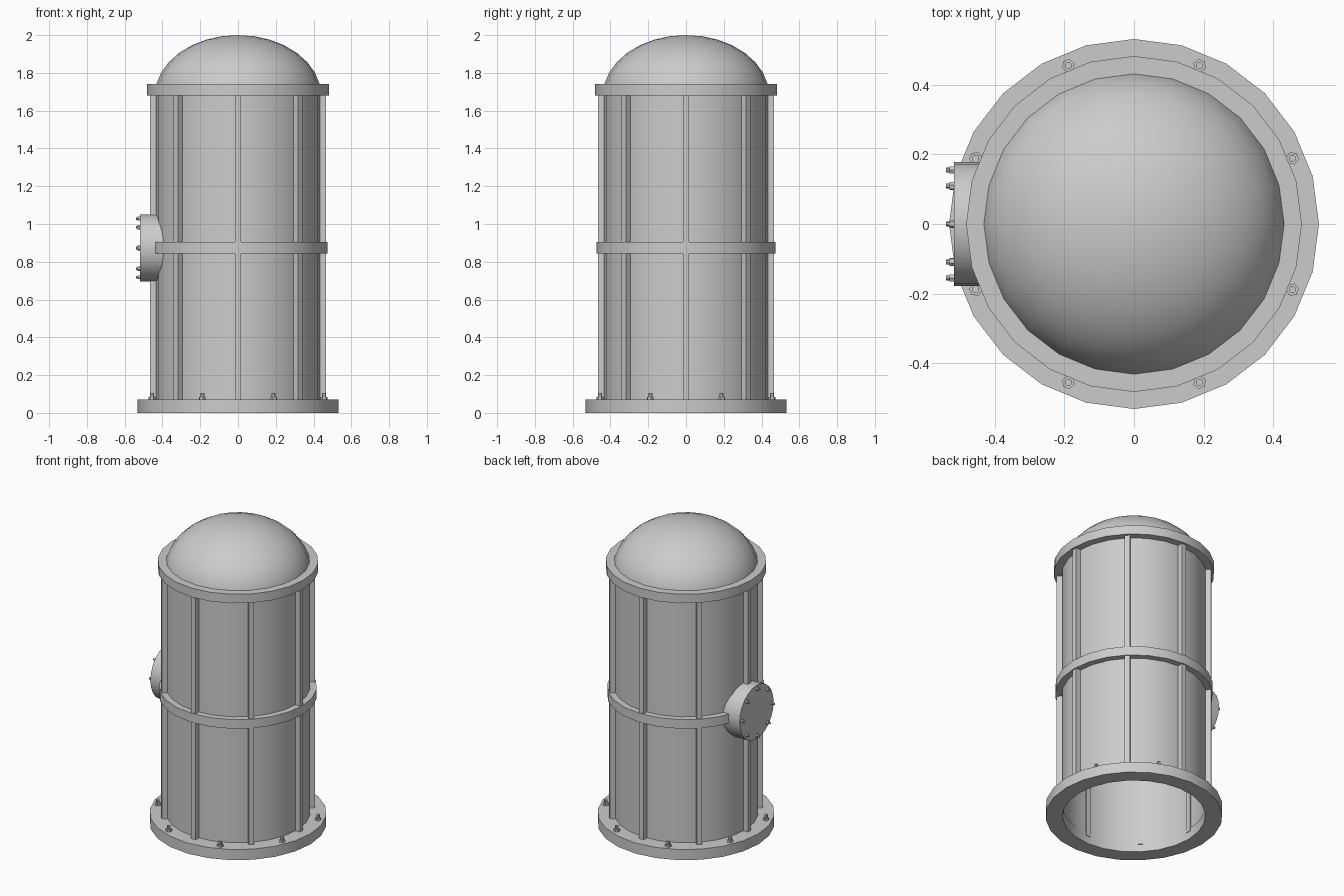
import bpy, bmesh, math
from mathutils import Matrix, Vector

if "Cube" in bpy.data.objects:
    bpy.data.objects.remove(bpy.data.objects["Cube"])

SIDES = 24


def finish(name, bm, smooth=True, recalc=True):
    if recalc:
        bmesh.ops.recalc_face_normals(bm, faces=bm.faces)
    me = bpy.data.meshes.new(name)
    bm.to_mesh(me)
    bm.free()
    ob = bpy.data.objects.new(name, me)
    bpy.context.collection.objects.link(ob)
    if smooth:
        bpy.ops.object.select_all(action='DESELECT')
        ob.select_set(True)
        bpy.context.view_layer.objects.active = ob
        bpy.ops.object.shade_smooth_by_angle(angle=math.radians(30))
    return ob


def lathe(name, profile, closed=False):
    """Revolve (radius, z) points around the z axis."""
    bm = bmesh.new()
    vs = [bm.verts.new((r, 0, z)) for r, z in profile]
    es = [bm.edges.new(p) for p in zip(vs, vs[1:])]
    if closed:
        es.append(bm.edges.new((vs[-1], vs[0])))
    bmesh.ops.spin(bm, geom=vs + es, cent=(0, 0, 0), axis=(0, 0, 1),
                   angle=math.tau, steps=SIDES, use_duplicate=False)
    bmesh.ops.remove_doubles(bm, verts=bm.verts, dist=1e-4)
    return finish(name, bm)


def ring(name, inner, outer, z0, z1):
    return lathe(name, [(inner, z0), (outer, z0), (outer, z1), (inner, z1)], True)


def add_cyl(bm, radius, z0, z1, sides, matrix):
    bmesh.ops.create_cone(bm, cap_ends=True, segments=sides, radius1=radius,
                          radius2=radius, depth=z1 - z0,
                          matrix=matrix @ Matrix.Translation((0, 0, (z0 + z1) / 2)))


def bolts(name, places, nut_r, nut_h, stud_r, stud_h):
    """Hex nut with a stud through it, at every given placement."""
    bm = bmesh.new()
    for m in places:
        add_cyl(bm, nut_r, -0.005, nut_h, 6, m)
        add_cyl(bm, stud_r, -0.005, stud_h, 8, m)
    return finish(name, bm, smooth=False)


# Open-bottomed shell and domed cap
lathe("tank_body", [(0.435, 0.0), (0.435, 1.70)])
dome = [(0.44 * math.cos(a), 1.68 + 0.32 * math.sin(a))
        for a in (math.pi / 2 * i / 8 for i in range(9))]
dome[-1] = (0, 2.0)
lathe("dome_cap", dome)

# Flange and hoops
ring("base_flange", 0.43, 0.532, 0.0, 0.07)
ring("middle_band", 0.43, 0.475, 0.845, 0.905)
ring("top_ring", 0.425, 0.483, 1.68, 1.74)

# Eight vertical ribs
bm = bmesh.new()
for i in range(8):
    m = (Matrix.Rotation(math.tau * i / 8, 4, 'Z')
         @ Matrix.Translation((0.446, 0, 0.87))
         @ Matrix.Diagonal((0.042, 0.033, 1.64, 1)))
    bmesh.ops.create_cube(bm, size=1, matrix=m)
finish("ribs", bm, smooth=False)

# Side hatch facing -x
hatch = Matrix.Translation((-0.518, 0, 0.873)) @ Matrix.Rotation(-math.pi / 2, 4, 'Y')
bm = bmesh.new()
add_cyl(bm, 0.178, -0.125, 0.0, SIDES, hatch)
finish("side_hatch", bm)

# Bolts on the base flange and the hatch
bolts("base_bolts",
      [Matrix.Rotation(math.tau * (i + 0.5) / 8, 4, 'Z')
       @ Matrix.Translation((0.493, 0, 0.07)) for i in range(8)],
      0.019, 0.013, 0.011, 0.036)
bolts("hatch_bolts",
      [hatch @ Matrix.Rotation(math.tau * i / 8, 4, 'Z')
       @ Matrix.Translation((0.155, 0, 0)) for i in range(8)],
      0.012, 0.013, 0.007, 0.023)
